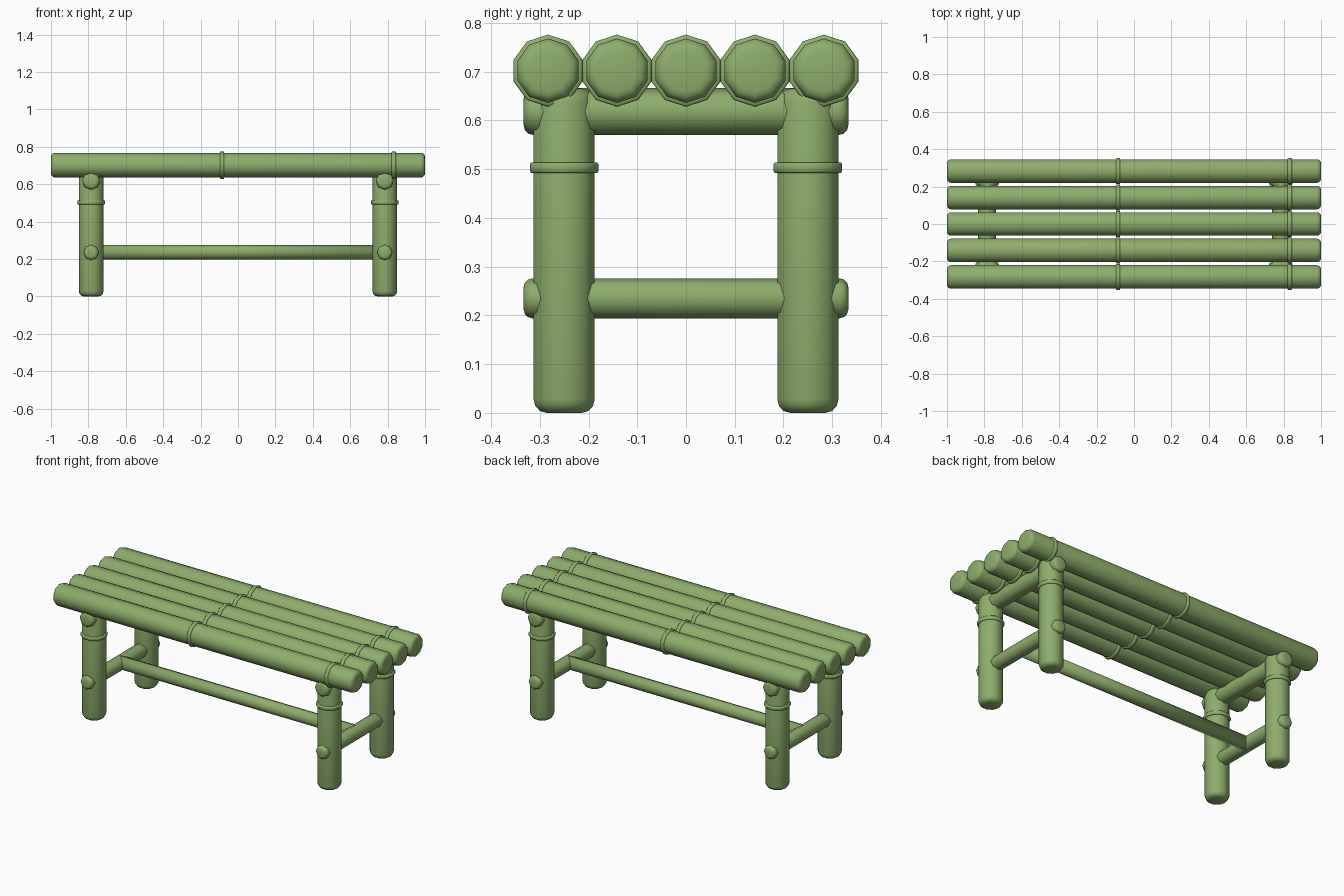
import bpy, bmesh
from math import sin, cos, pi
from mathutils import Vector

if "Cube" in bpy.data.objects:
    bpy.data.objects.remove(bpy.data.objects["Cube"])

green = bpy.data.materials.new("bamboo_green")
green.diffuse_color = (0.27, 0.42, 0.15, 1)
green.use_nodes = True
green.node_tree.nodes["Principled BSDF"].inputs["Base Color"].default_value = green.diffuse_color

AXES = {  # length direction, first vertex direction, second direction
    'x': (Vector((1, 0, 0)), Vector((0, 0, 1)), Vector((0, -1, 0))),
    'y': (Vector((0, 1, 0)), Vector((0, 0, 1)), Vector((1, 0, 0))),
    'z': (Vector((0, 0, 1)), Vector((1, 0, 0)), Vector((0, 1, 0))),
}


def lathe(name, profile, axis, center, sides, caps=True):
    """Sweep (radius, distance) points around an axis."""
    along, u, v = AXES[axis]
    bm = bmesh.new()
    rings = []
    for r, d in profile:
        rings.append([bm.verts.new(Vector(center) + along * d
                      + (u * cos(2 * pi * i / sides) + v * sin(2 * pi * i / sides)) * r)
                      for i in range(sides)])
    for a, b in zip(rings, rings[1:]):
        for i in range(sides):
            j = (i + 1) % sides
            bm.faces.new((a[i], a[j], b[j], b[i]))
    if caps:
        bm.faces.new(rings[0][::-1])
        bm.faces.new(rings[-1])
    bmesh.ops.recalc_face_normals(bm, faces=bm.faces)
    for f in bm.faces:
        f.smooth = True
    me = bpy.data.meshes.new(name)
    bm.to_mesh(me)
    bm.free()
    me.materials.append(green)
    ob = bpy.data.objects.new(name, me)
    bpy.context.collection.objects.link(ob)
    return ob


def pole(name, axis, center, half, r, bevel, sides=10):
    """Bamboo pole with rounded ends."""
    arc = [(r - bevel + bevel * sin(t), half - bevel + bevel * cos(t))
           for t in (0, pi / 6, pi / 3, pi / 2)]
    lathe(name, [(a, -d) for a, d in arc] + arc[::-1], axis, center, sides)


def node(name, axis, center, r):
    """Raised bamboo joint around a pole."""
    prof = [(r - 0.004, -0.011), (r + 0.005, -0.011), (r + 0.008, -0.007),
            (r + 0.008, 0.007), (r + 0.005, 0.011), (r - 0.004, 0.011)]
    lathe(name, prof, axis, center, 10, caps=False)


# seat slats with their joints
for i in range(5):
    y = (i - 2) * 0.1415
    pole(f"seat_slat_{i + 1}", 'x', (0, y, 0.702), 1.0, 0.066, 0.022)
    for x in (-0.085, 0.833):
        node(f"slat_joint_{i + 1}", 'x', (x, y, 0.702), 0.066)

for sx, side in ((-1, "left"), (1, "right")):
    x = sx * 0.785
    # legs with their joints
    for sy, end in ((-1, "front"), (1, "back")):
        y = sy * 0.25
        pole(f"{end}_{side}_leg", 'z', (x, y, 0.3325), 0.3325, 0.066, 0.028)
        node(f"{end}_{side}_leg_joint", 'z', (x, y, 0.503), 0.066)
    # cross bars through the legs
    pole(f"{side}_upper_crossbar", 'y', (x, 0, 0.618), 0.333, 0.048, 0.02, 8)
    pole(f"{side}_lower_crossbar", 'y', (x, 0, 0.235), 0.333, 0.041, 0.018, 8)

# long stretcher between the lower cross bars
lathe("stretcher", [(0.039, -0.785), (0.039, 0.785)], 'x', (0, 0, 0.237), 8)
